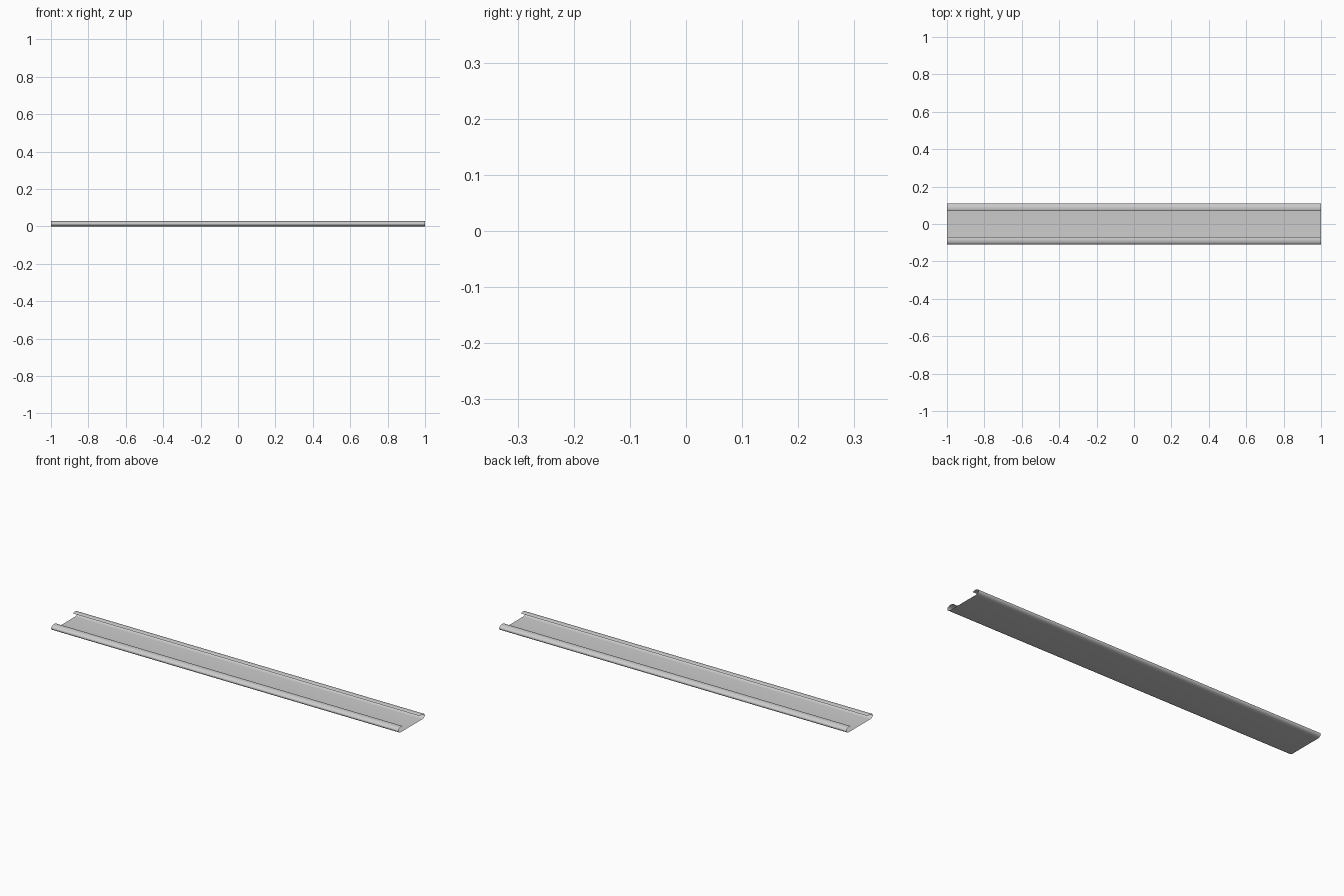
import bpy, bmesh, math

if "Cube" in bpy.data.objects:
    bpy.data.objects.remove(bpy.data.objects["Cube"])

HALF_LEN = 1.0
LIP_Y, LIP_Z = 0.085, 0.0137      # centre of the rolled edge
RY, RZ = 0.024, 0.0137            # radii of the rolled edge
STEPS = 16

# Cross-section: flat floor whose edge rolls up and over into an inward lip
half = []
for i in range(STEPS + 1):
    a = math.radians(-90 + 222 * i / STEPS)
    half.append((LIP_Y + RY * math.cos(a), LIP_Z + RZ * math.sin(a)))
profile = [(-y, z) for y, z in reversed(half)] + half

# Sweep the open section along x, leaving the ends open
bm = bmesh.new()
verts = [bm.verts.new((-HALF_LEN, y, z)) for y, z in profile]
edges = [bm.edges.new(pair) for pair in zip(verts, verts[1:])]
ext = bmesh.ops.extrude_edge_only(bm, edges=edges)
moved = [g for g in ext["geom"] if isinstance(g, bmesh.types.BMVert)]
bmesh.ops.translate(bm, verts=moved, vec=(2 * HALF_LEN, 0, 0))
bmesh.ops.recalc_face_normals(bm, faces=bm.faces)

# Floor should face up
floor = max(bm.faces, key=lambda f: f.calc_area())
floor.normal_update()
if floor.normal.z < 0:
    bmesh.ops.reverse_faces(bm, faces=bm.faces)

mesh = bpy.data.meshes.new("channel_strip")
bm.to_mesh(mesh)
bm.free()
strip = bpy.data.objects.new("channel_strip", mesh)
bpy.context.collection.objects.link(strip)
bpy.context.view_layer.objects.active = strip
strip.select_set(True)
bpy.ops.object.shade_smooth_by_angle(angle=math.radians(30))
